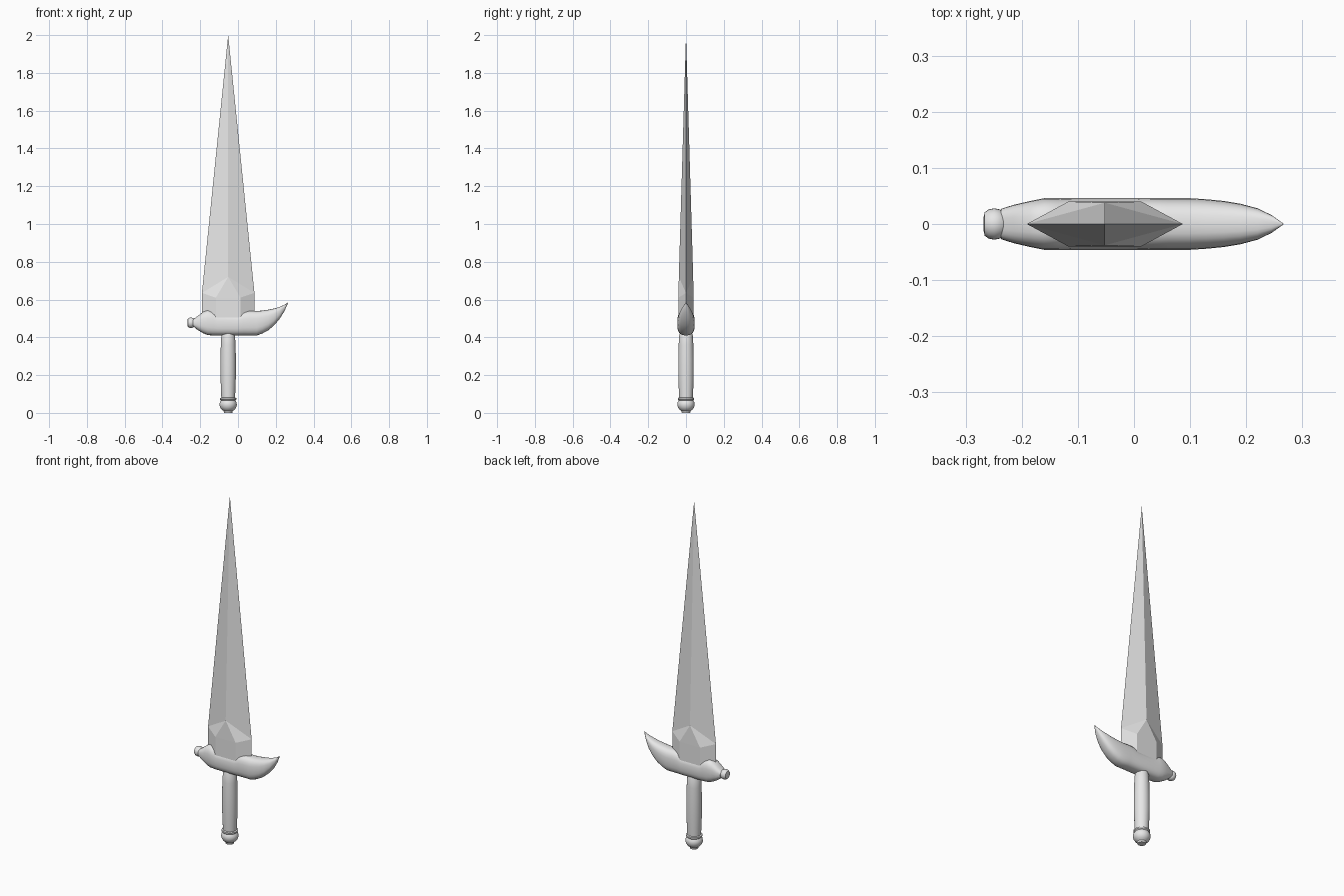
import bpy, bmesh, math
from mathutils import Matrix, Vector

cube = bpy.data.objects.get("Cube")
if cube:
    bpy.data.objects.remove(cube, do_unlink=True)

AXIS = -0.052  # centre line of blade and handle

steel = bpy.data.materials.new("pale_grey")
steel.use_nodes = True
GREY = (0.8, 0.8, 0.8, 1)
steel.diffuse_color = GREY
steel.node_tree.nodes["Principled BSDF"].inputs["Base Color"].default_value = GREY


def finish(name, bm, smooth_angle=None):
    bmesh.ops.recalc_face_normals(bm, faces=bm.faces)
    mesh = bpy.data.meshes.new(name)
    bm.to_mesh(mesh)
    bm.free()
    obj = bpy.data.objects.new(name, mesh)
    bpy.context.collection.objects.link(obj)
    mesh.materials.append(steel)
    if smooth_angle:
        bpy.ops.object.select_all(action='DESELECT')
        obj.select_set(True)
        bpy.context.view_layer.objects.active = obj
        bpy.ops.object.shade_smooth_by_angle(angle=math.radians(smooth_angle))
    return obj


def loft(bm, rings):
    """Skin a list of equal-length point rings and cap both ends."""
    loops = [[bm.verts.new(p) for p in ring] for ring in rings]
    n = len(loops[0])
    for a, b in zip(loops, loops[1:]):
        for i in range(n):
            j = (i + 1) % n
            bm.faces.new((a[i], a[j], b[j], b[i]))
    bm.faces.new(loops[0])
    bm.faces.new(loops[-1])


def lathe(name, profile, matrix, sides=24, angle=40):
    """Turn (radius, height) points around the local z axis."""
    bm = bmesh.new()
    turn = [2 * math.pi * i / sides for i in range(sides)]
    loft(bm, [[matrix @ Vector((r * math.cos(t), r * math.sin(t), h)) for t in turn]
              for r, h in profile])
    return finish(name, bm, angle)


# Blade: hexagonal base that runs into a four-sided spike
bm = bmesh.new()
EDGE, FLAT, THICK = 0.139, 0.065, 0.04
outline = [(-EDGE, 0), (-FLAT, -THICK), (FLAT, -THICK),
           (EDGE, 0), (FLAT, THICK), (-FLAT, THICK)]
low = [bm.verts.new((AXIS + x, y, 0.46)) for x, y in outline]
high = [bm.verts.new((AXIS + x, y, 0.61 if y else 0.635)) for x, y in outline]
for i in range(6):
    j = (i + 1) % 6
    bm.faces.new((low[i], low[j], high[j], high[i]))
bm.faces.new(low)
tip = bm.verts.new((AXIS, 0, 2.0))
for left, a, b, right, y in ((0, 1, 2, 3, -0.038), (3, 4, 5, 0, 0.038)):
    ridge = bm.verts.new((AXIS, y, 0.72))
    bm.faces.new((high[a], high[b], ridge))
    bm.faces.new((high[left], high[a], ridge))
    bm.faces.new((high[b], high[right], ridge))
    bm.faces.new((high[left], ridge, tip))
    bm.faces.new((ridge, high[right], tip))
finish("blade", bm)

# Guard: rounded sections (x, bottom, top, half depth) sweeping up to a point
stations = [
    (-0.237, 0.458, 0.495, 0.027), (-0.215, 0.440, 0.512, 0.034),
    (-0.185, 0.422, 0.535, 0.041), (-0.16, 0.412, 0.545, 0.046),
    (-0.135, 0.410, 0.538, 0.046), (-0.11, 0.410, 0.526, 0.046),
    (0.005, 0.410, 0.526, 0.046), (0.03, 0.410, 0.538, 0.046),
    (0.06, 0.410, 0.540, 0.046), (0.10, 0.410, 0.539, 0.046),
    (0.13, 0.421, 0.542, 0.044), (0.16, 0.437, 0.546, 0.041),
    (0.19, 0.462, 0.552, 0.036), (0.22, 0.497, 0.561, 0.028),
    (0.245, 0.537, 0.572, 0.016), (0.266, 0.584, 0.586, 0.001)]


def rounded(c):
    return math.copysign(abs(c) ** 0.75, c)


bm = bmesh.new()
steps = [2 * math.pi * i / 24 for i in range(24)]
loft(bm, [[(x, d * rounded(math.cos(t)),
            (lo + hi) / 2 + (hi - lo) / 2 * rounded(math.sin(t))) for t in steps]
          for x, lo, hi, d in stations])
finish("guard", bm, 50)

# Round button on the short end of the guard
lathe("guard_knob",
      [(0.012, -0.019), (0.021, -0.017), (0.026, -0.010), (0.028, 0),
       (0.026, 0.010), (0.021, 0.017), (0.012, 0.019)],
      Matrix.Translation((-0.249, 0, 0.477)) @ Matrix.Rotation(math.pi / 2, 4, 'Y'))

# Handle grip
centre = Matrix.Translation((AXIS, 0, 0))
lathe("handle",
      [(0.036, 0.07), (0.038, 0.12), (0.041, 0.20), (0.041, 0.28),
       (0.039, 0.36), (0.036, 0.41), (0.030, 0.425)], centre)

# Pommel with collar and small foot
lathe("pommel",
      [(0.022, 0), (0.024, 0.010), (0.034, 0.017), (0.042, 0.028),
       (0.046, 0.042), (0.044, 0.056), (0.038, 0.065), (0.043, 0.070),
       (0.043, 0.078), (0.037, 0.081)], centre)
